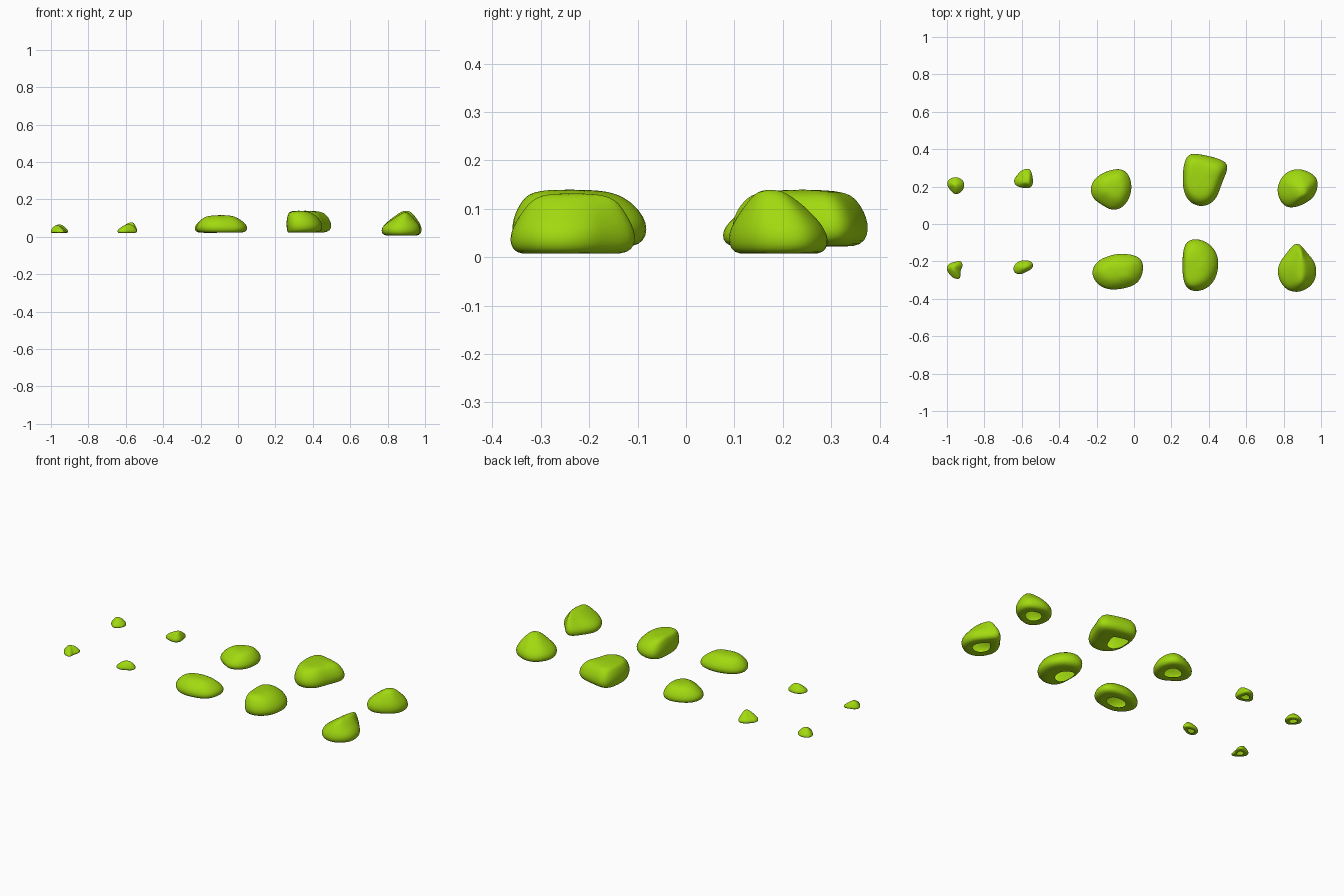
import bpy
import math
import random
from mathutils import Vector

cube = bpy.data.objects.get("Cube")
if cube:
    bpy.data.objects.remove(cube, do_unlink=True)

random.seed(4)

lime = bpy.data.materials.new("lime_green")
lime.use_nodes = True
lime.diffuse_color = (0.36, 0.70, 0.005, 1)
shader = lime.node_tree.nodes["Principled BSDF"]
shader.inputs["Base Color"].default_value = lime.diffuse_color
shader.inputs["Roughness"].default_value = 0.8


def rock(name, center, radii, base, height, peak=(0, 0), top=(0.5, 0.5),
         belly=0.38, shoulder=0.8, hole_shift=0.0):
    """Hollow stone lofted from a plan outline (radii in hundredths) to a top ring."""
    count = len(radii)
    swell = 1.04
    outline = []
    for i, radius in enumerate(radii):
        angle = math.tau * i / count
        outline.append(Vector((math.cos(angle), math.sin(angle))) * radius * swell / 100)
    crown = [Vector((p.x * top[0] + peak[0], p.y * top[1] + peak[1])) for p in outline]
    mean = sum(radii) / count / 100
    rise = height - base

    verts = []

    def add_ring(points, level, rough=0.0):
        for p in points:
            z = base + rise * (level + random.uniform(-rough, rough))
            verts.append((p.x, p.y, z))

    # turned-in underside, belly, shoulder and crown
    shift = Vector((hole_shift * mean, 0))
    add_ring([p * 0.42 + shift for p in outline], 0.04)
    add_ring([p * 0.9 for p in outline], -0.02)
    add_ring(outline, belly, 0.05)
    add_ring([p.lerp(q, 0.5) for p, q in zip(outline, crown)], shoulder, 0.04)
    add_ring(crown, 1.0, 0.02)
    verts.append((peak[0], peak[1], base + rise * 1.04))

    faces = []
    for ring in range(4):
        for i in range(count):
            j = (i + 1) % count
            low, high = ring * count, (ring + 1) * count
            faces.append((low + i, low + j, high + j, high + i))
    last = 4 * count
    for i in range(count):
        faces.append((last + i, last + (i + 1) % count, len(verts) - 1))

    mesh = bpy.data.meshes.new(name)
    mesh.from_pydata(verts, [], faces)
    mesh.materials.append(lime)
    mesh.shade_smooth()
    obj = bpy.data.objects.new(name, mesh)
    obj.location = (center[0], center[1], 0)
    bpy.context.collection.objects.link(obj)
    soften = obj.modifiers.new("soften", "SUBSURF")
    soften.levels = soften.render_levels = 2
    return obj


# Pebbles
rock("back_right_pebble", (-0.955, 0.208),
     [5, 5, 4.5, 4.5, 4.5, 5, 4.5, 4, 4, 5.5, 5, 5],
     0.02, 0.065, top=(0.25, 0.25), belly=0.25, shoulder=0.7)
rock("front_right_pebble", (-0.955, -0.245),
     [3, 5, 6, 4.3, 4.5, 5, 5, 4, 4.3, 5, 6, 3],
     0.02, 0.06, peak=(-0.01, 0.01), top=(0.3, 0.3), belly=0.25, shoulder=0.7)
rock("back_inner_pebble", (-0.59, 0.24),
     [5, 5.3, 7, 5.5, 4.6, 4.2, 5.5, 6, 5, 4.8, 6, 6],
     0.02, 0.075, peak=(0.02, -0.01), top=(0.25, 0.3), belly=0.3, shoulder=0.65)
rock("front_inner_pebble", (-0.595, -0.23),
     [6, 6, 4.3, 3.7, 3.7, 4.3, 5.2, 5.8, 4.8, 3.7, 3.2, 4],
     0.02, 0.065, peak=(0.01, 0), top=(0.35, 0.3), belly=0.3, shoulder=0.7)

# Low rounded stones
rock("back_middle_stone", (-0.12, 0.187),
     [11, 12, 13, 10.5, 10, 11, 12, 11.5, 10, 12, 12, 11],
     0.02, 0.11, peak=(0.01, 0.01), top=(0.45, 0.45))
rock("front_middle_stone", (-0.09, -0.257),
     [14.5, 16, 11.5, 10, 10, 12.5, 14.5, 13, 11, 9.5, 10, 13],
     0.02, 0.113, peak=(-0.01, 0), top=(0.5, 0.4))

# Tall slabs with a steep right-hand wall
rock("back_slab", (0.37, 0.24),
     [11, 17, 13.5, 13, 17, 12.5, 11, 12.5, 15, 15.5, 13.5, 10.5],
     0.02, 0.136, peak=(-0.01, 0), top=(0.62, 0.6), belly=0.42,
     shoulder=0.84, hole_shift=-0.35)
rock("front_slab", (0.355, -0.22),
     [10, 11, 12.5, 14.5, 16, 11, 9.5, 11, 15.5, 14.5, 12.5, 10.5],
     0.02, 0.136, peak=(-0.03, -0.02), top=(0.5, 0.55), belly=0.42,
     shoulder=0.84, hole_shift=-0.35)

# Peaked stone and ridged stone
rock("back_left_peak", (0.875, 0.19),
     [11, 12.5, 11, 11, 11, 11, 11.5, 12, 12.5, 10, 9, 10],
     0.005, 0.135, peak=(0.025, -0.015), top=(0.22, 0.3), belly=0.34, shoulder=0.72)
rock("front_left_ridge", (0.87, -0.25),
     [11, 11, 11, 17, 11, 10.5, 11, 11, 12, 12, 11.5, 11.5],
     0.005, 0.128, peak=(0.025, 0.01), top=(0.2, 0.6), belly=0.36, shoulder=0.7)
